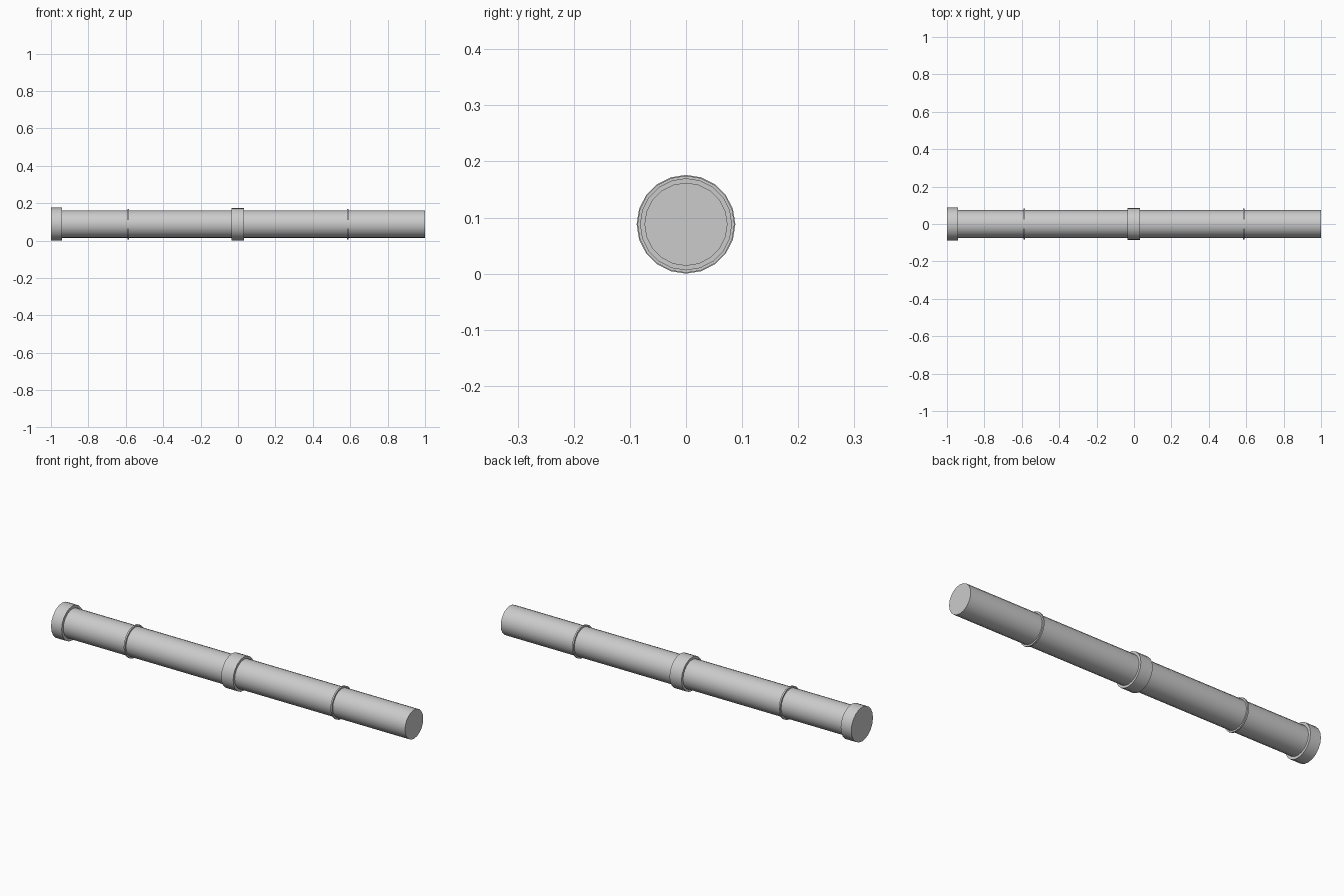
import bpy, math

if "Cube" in bpy.data.objects:
    bpy.data.objects.remove(bpy.data.objects["Cube"])

SIDES = 20
R_MAX = 0.088


def drum(name, x0, x1, radius):
    """Closed cylinder along x, from x0 to x1, with sharp rims."""
    bpy.ops.mesh.primitive_cylinder_add(
        vertices=SIDES, radius=radius, depth=x1 - x0,
        location=((x0 + x1) / 2, 0, R_MAX), rotation=(0, math.pi / 2, 0))
    ob = bpy.context.object
    ob.name = name
    bpy.ops.object.shade_smooth_by_angle(angle=math.radians(35))
    return ob


# Long pipe, end collar and middle coupling
drum("pipe", -1.0, 1.0, 0.074)
drum("end_collar", -1.0, -0.94, R_MAX)
drum("middle_coupling", -0.035, 0.033, 0.0865)

# Thin bands half way along each length
for side, x in (("left", -0.588), ("right", 0.586)):
    drum(side + "_band", x - 0.004, x + 0.004, 0.082)
